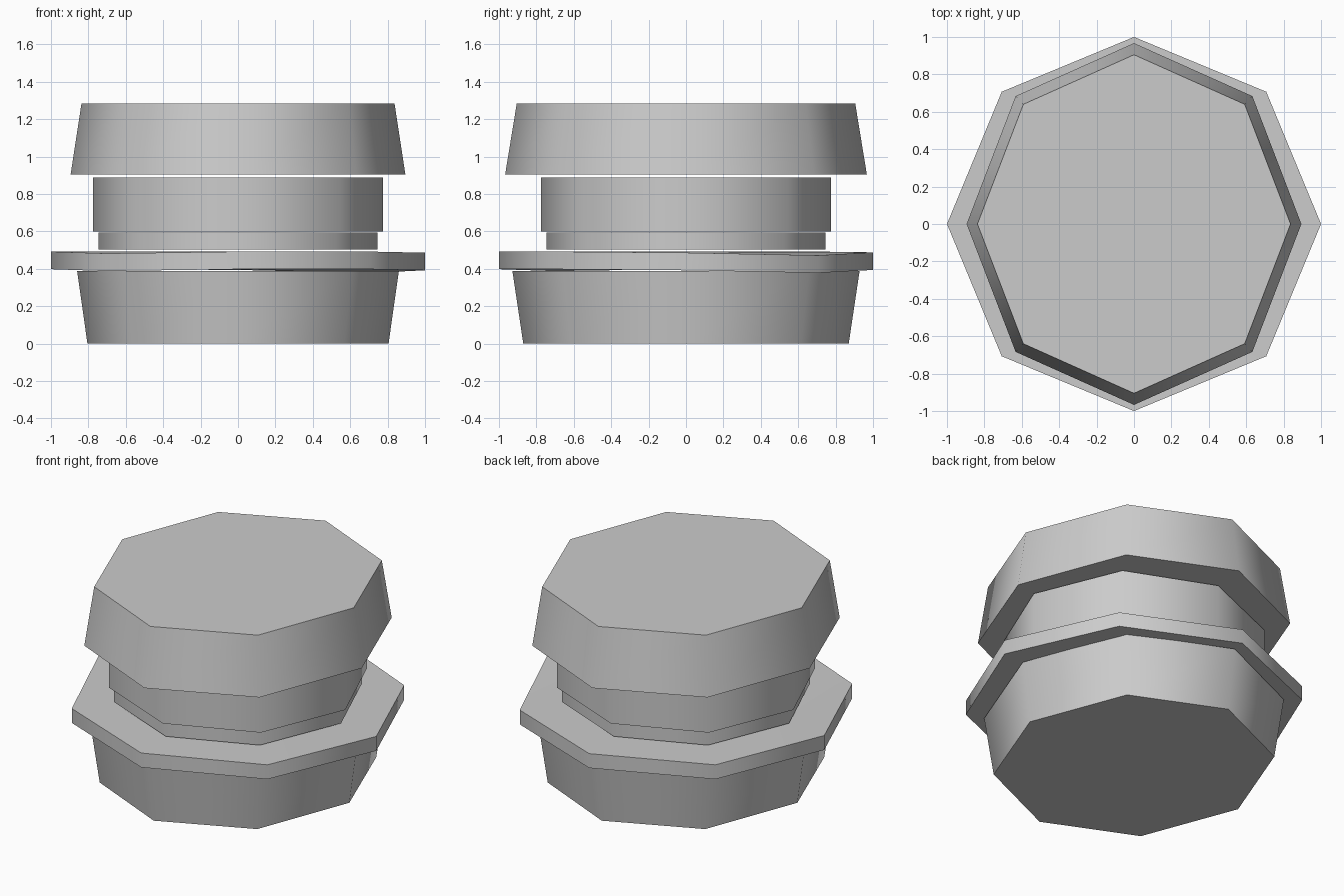
import bpy, bmesh, math

if "Cube" in bpy.data.objects:
    bpy.data.objects.remove(bpy.data.objects["Cube"])

SIDES = 8


def octagon_block(name, bottom, top, wobble=None):
    """Closed eight-sided block; bottom/top = (x radius, y radius, z)."""
    bm = bmesh.new()
    rings = []
    for rx, ry, z in (bottom, top):
        ring = []
        for i in range(SIDES):
            a = 2 * math.pi * i / SIDES
            dz = wobble[i] if wobble else 0
            ring.append(bm.verts.new((rx * math.cos(a), ry * math.sin(a), z + dz)))
        rings.append(ring)
    low, high = rings
    for i in range(SIDES):
        j = (i + 1) % SIDES
        bm.faces.new((low[i], low[j], high[j], high[i]))
    if wobble:
        # uneven rim: close with fans around a centre point
        for ring, z in ((low, bottom[2]), (high, top[2])):
            c = bm.verts.new((0, 0, z))
            for i in range(SIDES):
                bm.faces.new((c, ring[i], ring[(i + 1) % SIDES]))
    else:
        bm.faces.new(low[::-1])
        bm.faces.new(high)
    bmesh.ops.recalc_face_normals(bm, faces=bm.faces)
    mesh = bpy.data.meshes.new(name)
    bm.to_mesh(mesh)
    bm.free()
    obj = bpy.data.objects.new(name, mesh)
    bpy.context.collection.objects.link(obj)
    bpy.ops.object.select_all(action='DESELECT')
    obj.select_set(True)
    bpy.context.view_layer.objects.active = obj
    bpy.ops.object.shade_smooth_by_angle(angle=math.radians(55))
    return obj


# Tapered base, flaring upward
octagon_block("base", (0.805, 0.87, 0.0), (0.86, 0.928, 0.387))

# Wide, slightly uneven flange
octagon_block("flange", (1.0, 1.0, 0.398), (1.0, 1.0, 0.492),
              wobble=(-0.006, -0.02, -0.004, 0.0, 0.0, -0.01, 0.0, 0.0))

# Two-step neck
octagon_block("lower_neck", (0.745, 0.745, 0.503), (0.745, 0.745, 0.595))
octagon_block("upper_neck", (0.775, 0.775, 0.599), (0.775, 0.775, 0.888))

# Tapered cap, narrowing upward
octagon_block("cap", (0.895, 0.967, 0.904), (0.837, 0.905, 1.283))
